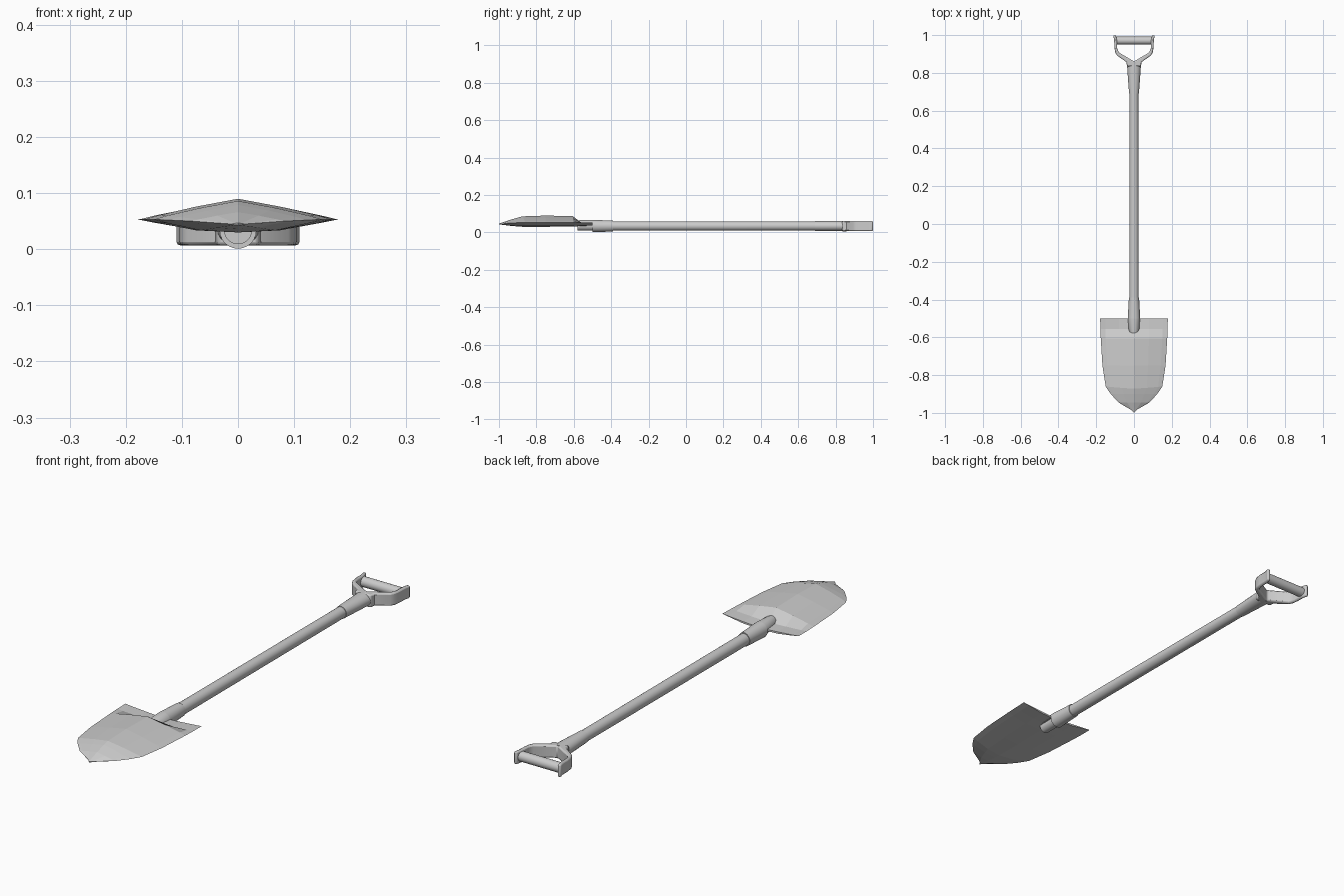
import bpy, bmesh, math

if "Cube" in bpy.data.objects:
    bpy.data.objects.remove(bpy.data.objects["Cube"])

steel = bpy.data.materials.new("light_grey")
steel.diffuse_color = (0.6, 0.6, 0.6, 1)
steel.use_nodes = True
steel.node_tree.nodes["Principled BSDF"].inputs["Base Color"].default_value = steel.diffuse_color
ZC = 0.034  # height of the shaft axis


def finish(name, bm, smooth=None):
    bmesh.ops.remove_doubles(bm, verts=bm.verts, dist=1e-5)
    bmesh.ops.recalc_face_normals(bm, faces=bm.faces)
    me = bpy.data.meshes.new(name)
    bm.to_mesh(me)
    bm.free()
    me.materials.append(steel)
    ob = bpy.data.objects.new(name, me)
    bpy.context.collection.objects.link(ob)
    if smooth:
        bpy.ops.object.select_all(action='DESELECT')
        ob.select_set(True)
        bpy.context.view_layer.objects.active = ob
        bpy.ops.object.shade_smooth_by_angle(angle=math.radians(smooth))
    return ob


def loft(name, rings, n=24, arc=(0, 2 * math.pi), closed=True):
    """Loft along y; each ring is (y, radius x, radius z)."""
    bm = bmesh.new()
    m = n if closed else n + 1
    rows = []
    for y, rx, rz in rings:
        row = []
        for i in range(m):
            a = arc[0] + (arc[1] - arc[0]) * i / n
            row.append(bm.verts.new((rx * math.cos(a), y, ZC + rz * math.sin(a))))
        rows.append(row)
    for r0, r1 in zip(rows, rows[1:]):
        for i in range(n):
            j = (i + 1) % m
            bm.faces.new((r0[i], r0[j], r1[j], r1[i]))
    bm.faces.new(rows[0])
    bm.faces.new(rows[-1])
    return finish(name, bm, 35)


# Blade: lens-shaped section, with a step down to a dished shelf at the rear
# rows: y, half width, edge z, top centre z, bottom centre z
rows = [(-0.998, 0.012, 0.045, 0.047, 0.043),
        (-0.945, 0.082, 0.050, 0.066, 0.036),
        (-0.90, 0.123, 0.052, 0.079, 0.032),
        (-0.86, 0.150, 0.053, 0.086, 0.030),
        (-0.75, 0.167, 0.053, 0.090, 0.030),
        (-0.605, 0.176, 0.053, 0.087, 0.032),
        (-0.555, 0.178, 0.053, 0.044, 0.034),
        (-0.50, 0.179, 0.054, 0.041, 0.035)]
stations = [(-1, 0), (-0.85, 0.2), (-0.45, 0.62), (0, 1), (0.45, 0.62), (0.85, 0.2), (1, 0)]
bm = bmesh.new()
sheets = []
for side in (0, 1):
    grid = []
    for k, (y, w, e, t, b) in enumerate(rows):
        c = b if side else t
        line = []
        for u, f in stations:
            g = min(1, f * 1.35) if side else f
            yy = y - 0.012 * f if k == 3 else y
            if k == 0:
                yy = -0.985 - 0.015 * (1 - abs(u))
            line.append(bm.verts.new((w * u, yy, e + (c - e) * g)))
        grid.append(line)
    for r0, r1 in zip(grid, grid[1:]):
        for i in range(len(stations) - 1):
            bm.faces.new((r0[i], r0[i + 1], r1[i + 1], r1[i]))
    sheets.append(grid)
for k in (0, -1):  # close tip and rear edge
    for i in range(len(stations) - 1):
        a, b = sheets[0][k], sheets[1][k]
        bm.faces.new((a[i], a[i + 1], b[i + 1], b[i]))
finish("blade", bm)

# Shaft and the socket that holds it to the blade
loft("shaft", [(-0.58, 0.025, 0.025), (0.72, 0.024, 0.024)])
loft("socket", [(-0.50, 0.033, 0.033), (-0.39, 0.027, 0.029)])
loft("socket_tongue", [(-0.582, 0.020, 0.029), (-0.57, 0.030, 0.031), (-0.50, 0.033, 0.033)],
     n=12, arc=(0, math.pi), closed=False)

# Handle neck, widening towards the fork
loft("handle_neck", [(0.69, 0.026, 0.026), (0.77, 0.032, 0.027), (0.858, 0.038, 0.028)])

# Handle fork: Y outline extruded upwards
half = [(0.037, 0.835), (0.040, 0.857), (0.090, 0.892), (0.100, 0.910), (0.104, 0.94),
        (0.105, 0.975), (0.111, 0.998), (0.096, 1.0), (0.090, 0.97), (0.089, 0.93),
        (0.080, 0.908)]
outline = half + [(0, 0.861)] + [(-x, y) for x, y in reversed(half)]
bm = bmesh.new()
face = bm.faces.new([bm.verts.new((x, y, ZC - 0.027)) for x, y in outline])
ext = bmesh.ops.extrude_face_region(bm, geom=[face])
for v in ext["geom"]:
    if isinstance(v, bmesh.types.BMVert):
        v.co.z += 0.054
fork = finish("handle_fork", bm, 40)
bev = fork.modifiers.new("rounded_edges", 'BEVEL')
bev.width = 0.006
bev.segments = 2
bev.limit_method = 'ANGLE'
bev.angle_limit = math.radians(60)

# Grip bar between the fork ends
bm = bmesh.new()
bmesh.ops.create_cone(bm, cap_ends=True, segments=20, radius1=0.021, radius2=0.021, depth=0.196)
for v in bm.verts:
    v.co = (v.co.z, 0.971 + v.co.x, ZC + v.co.y)
finish("grip_bar", bm, 35)
